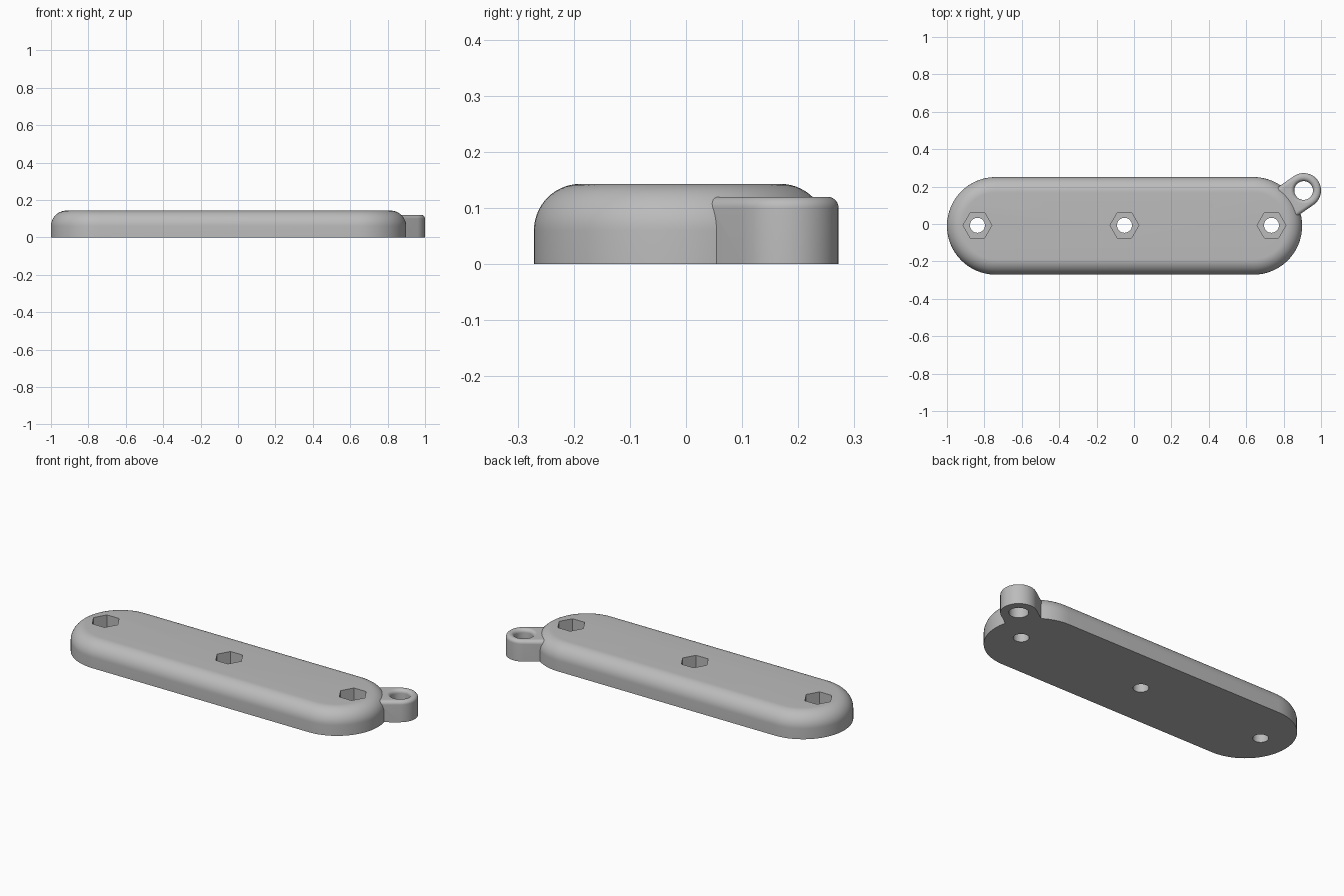
import bpy, bmesh
from math import sin, cos, pi, radians
from mathutils import Vector

cube = bpy.data.objects.get("Cube")
if cube:
    bpy.data.objects.remove(cube, do_unlink=True)

grey = bpy.data.materials.new("light grey")
grey.use_nodes = True
COLOUR = (0.5, 0.5, 0.5, 1)
grey.diffuse_color = COLOUR
grey.node_tree.nodes["Principled BSDF"].inputs["Base Color"].default_value = COLOUR


def loft(name, start, end, levels, half_steps=32, angle=0.0):
    """Stack rounded slot outlines (z, radius) around the line start-end."""
    start, end = Vector(start), Vector(end)
    if (end - start).length > 0:
        angle = Vector((1, 0)).angle_signed(end - start) * -1
    bm = bmesh.new()
    rings = []
    for z, r in levels:
        ring = []
        for centre, turn in ((end, 0), (start, pi)):
            for i in range(half_steps + 1):
                a = angle + turn - pi / 2 + pi * i / half_steps
                ring.append(bm.verts.new((centre.x + r * cos(a), centre.y + r * sin(a), z)))
        rings.append(ring)
    n = len(rings[0])
    for low, high in zip(rings, rings[1:]):
        for i in range(n):
            j = (i + 1) % n
            bm.faces.new((low[i], low[j], high[j], high[i]))
    bm.faces.new(rings[0][::-1])
    bm.faces.new(rings[-1])
    bmesh.ops.remove_doubles(bm, verts=bm.verts, dist=1e-5)
    bmesh.ops.recalc_face_normals(bm, faces=bm.faces)
    mesh = bpy.data.meshes.new(name)
    bm.to_mesh(mesh)
    bm.free()
    mesh.materials.append(grey)
    ob = bpy.data.objects.new(name, mesh)
    bpy.context.collection.objects.link(ob)
    return ob


def rounded(radius, height, fillet, steps=10, sign=1):
    """Straight wall with a quarter-round at the top edge."""
    levels = [(0, radius)]
    for i in range(steps + 1):
        a = pi / 2 * i / steps
        levels.append((height - fillet + fillet * sin(a), radius - sign * fillet * (1 - cos(a))))
    return levels


def combine(target, tool, operation):
    mod = target.modifiers.new(operation.lower(), "BOOLEAN")
    mod.operation, mod.solver, mod.object = operation, "EXACT", tool
    bpy.context.view_layer.objects.active = target
    bpy.ops.object.modifier_apply(modifier=mod.name)
    bpy.data.objects.remove(tool, do_unlink=True)


MID_Y = -0.01
HEIGHT = 0.143
LOOP = Vector((0.907, 0.179))
ARM_END = LOOP + 0.12 * Vector((-0.82, -0.57))

# Long rounded bar joined to the small corner loop
bar = loft("rounded_bar", (-0.739, MID_Y), (0.638, MID_Y), rounded(0.261, HEIGHT, 0.083, 14))
arm = loft("loop_arm", ARM_END, LOOP, rounded(0.093, 0.12, 0.02))
combine(bar, arm, "UNION")

# Hole through the loop, with a rounded upper rim
hole_levels = [(-0.05, 0.05)] + rounded(0.05, 0.12, 0.02, sign=-1)[1:] + [(0.2, 0.07)]
combine(bar, loft("loop_hole", LOOP, LOOP, hole_levels), "DIFFERENCE")

# Three bolt holes with hexagonal nut pockets
for x in (-0.837, -0.051, 0.735):
    spot = (x, MID_Y + 0.003)
    pocket = loft("nut_pocket", spot, spot, [(HEIGHT - 0.085, 0.077), (0.2, 0.077)], 3, radians(90))
    combine(bar, pocket, "DIFFERENCE")
    bolt = loft("bolt_hole", spot, spot, [(-0.05, 0.04), (0.2, 0.04)], 20)
    combine(bar, bolt, "DIFFERENCE")

# Smooth shading with crisp edges
bpy.ops.object.select_all(action="DESELECT")
bar.select_set(True)
bpy.context.view_layer.objects.active = bar
bpy.ops.object.shade_smooth_by_angle(angle=radians(30))
